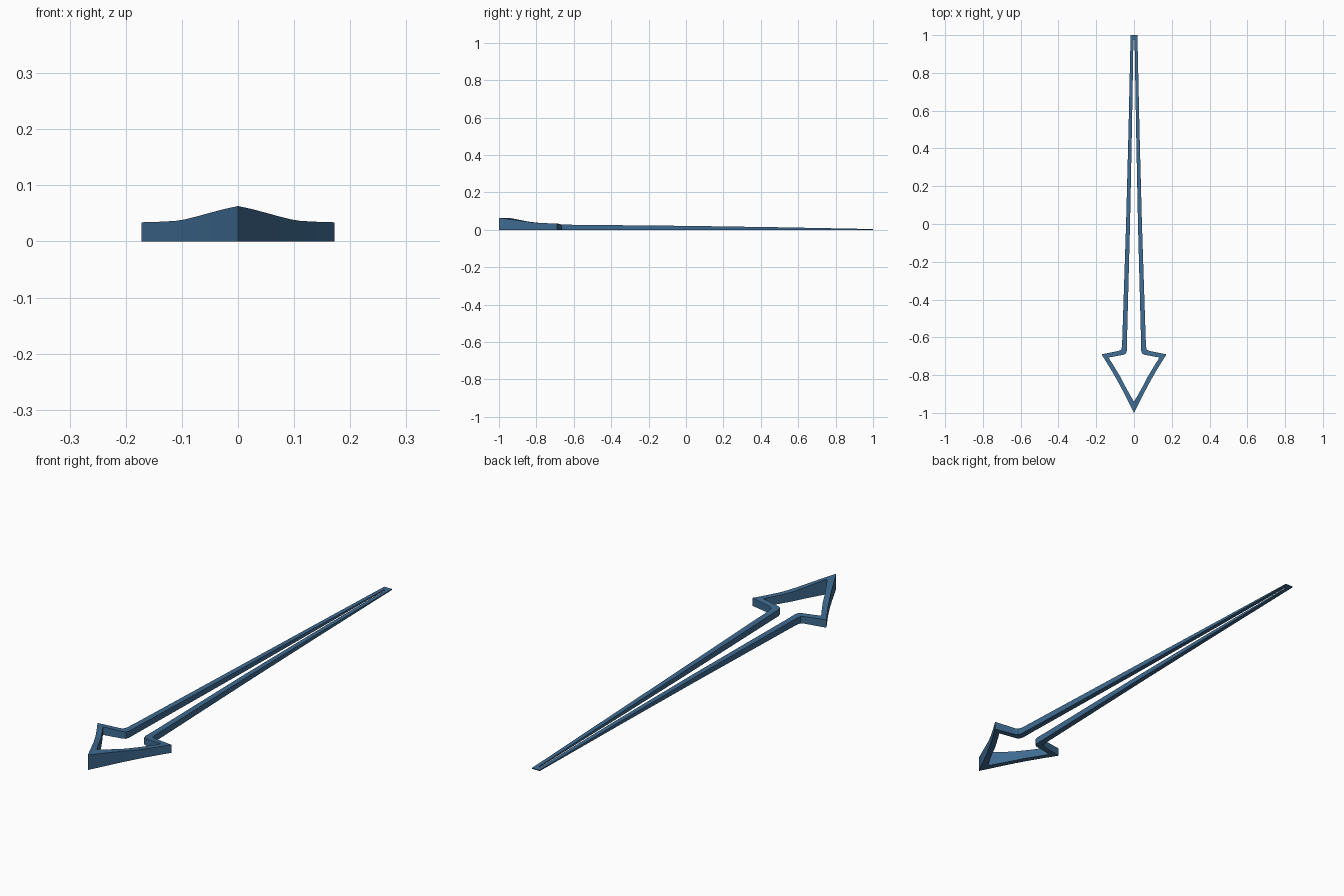
import bpy, bmesh

# half of the arrow outline: outer x, outer y, inner x, inner y, top height
half = [
    (0.000, -1.000, 0.000, -0.940, 0.063),   # point
    (0.025, -0.951, 0.018, -0.910, 0.0575),
    (0.050, -0.901, 0.035, -0.880, 0.051),
    (0.075, -0.853, 0.055, -0.843, 0.044),
    (0.095, -0.817, 0.074, -0.806, 0.039),
    (0.112, -0.787, 0.092, -0.776, 0.0365),
    (0.140, -0.741, 0.114, -0.740, 0.035),
    (0.172, -0.690, 0.135, -0.707, 0.034),   # barb
    (0.078, -0.671, 0.054, -0.692, 0.0295),  # neck bend
    (0.068, -0.665, 0.043, -0.686, 0.029),
    (0.064, -0.650, 0.038, -0.670, 0.028),
    (0.062, -0.610, 0.037, -0.610, 0.027),
    (0.042, 0.000, 0.021, 0.000, 0.021),     # shaft
    (0.029, 0.500, 0.011, 0.500, 0.0135),
    (0.018, 1.000, 0.003, 0.975, 0.004),     # tail
]
ring = half + [(-a, b, -c, d, z) for a, b, c, d, z in reversed(half[1:])]

# closed frame with a rectangular section
bm = bmesh.new()
sections = []
for ox, oy, ix, iy, z in ring:
    sections.append([bm.verts.new(p) for p in
                     ((ox, oy, 0), (ox, oy, z), (ix, iy, z), (ix, iy, 0))])
for i, s in enumerate(sections):
    t = sections[(i + 1) % len(sections)]
    for k in range(4):
        j = (k + 1) % 4
        bm.faces.new((s[k], t[k], t[j], s[j]))
bmesh.ops.recalc_face_normals(bm, faces=bm.faces)

mesh = bpy.data.meshes.new("arrow_frame")
bm.to_mesh(mesh)
bm.free()
mat = bpy.data.materials.new("steel blue")
mat.diffuse_color = (0.05, 0.15, 0.29, 1)
mesh.materials.append(mat)
bpy.context.collection.objects.link(bpy.data.objects.new("arrow_frame", mesh))
